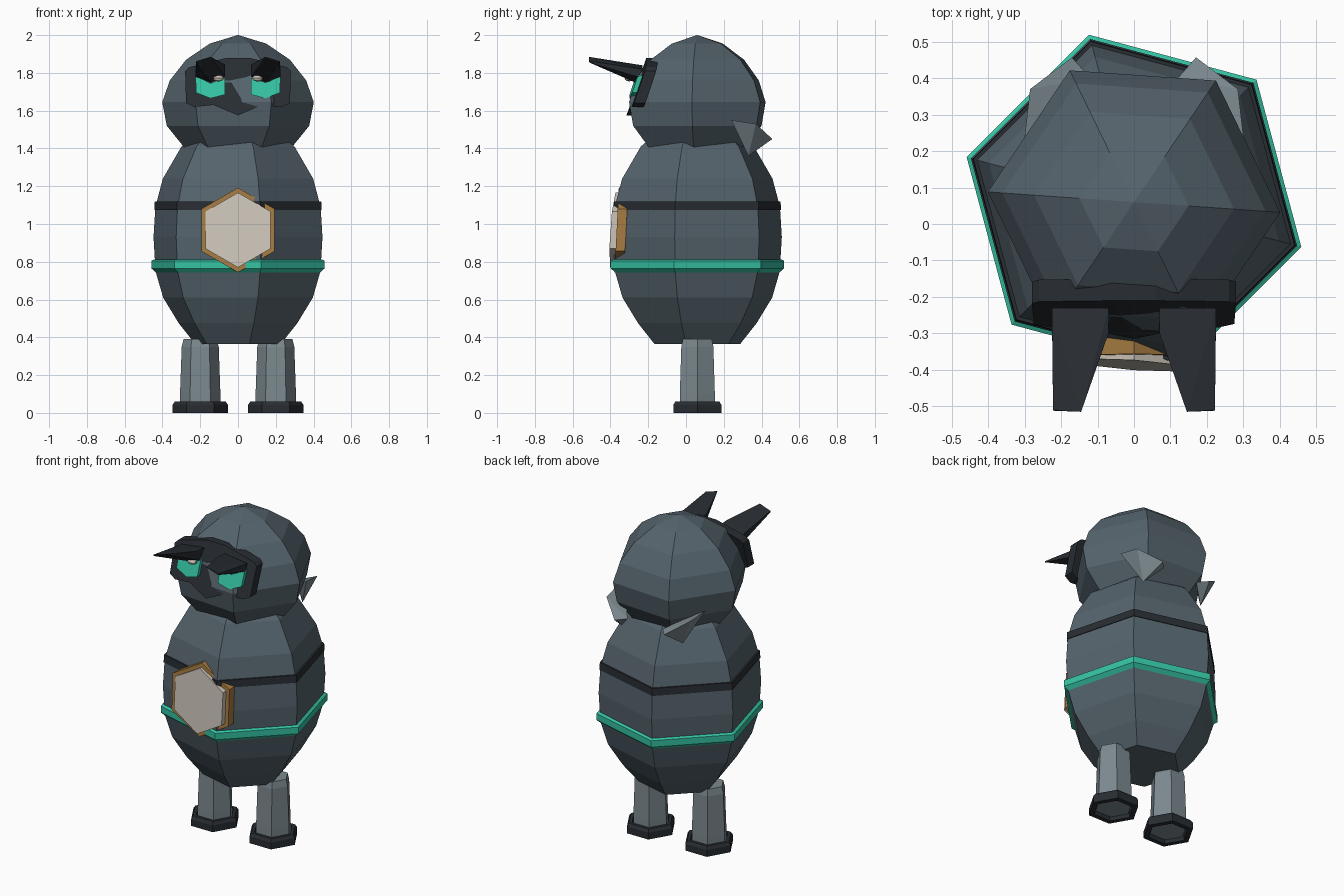
import bpy, bmesh, math

if "Cube" in bpy.data.objects:
    bpy.data.objects.remove(bpy.data.objects["Cube"])

def mat(name, rgb):
    m = bpy.data.materials.new(name)
    m.diffuse_color = (*rgb, 1)
    m.use_nodes = True
    m.node_tree.nodes["Principled BSDF"].inputs["Base Color"].default_value = m.diffuse_color
    return m

SLATE = mat("slate", (0.09, 0.125, 0.15))
DARK = mat("charcoal", (0.021, 0.026, 0.032))
GREY = mat("pale_grey", (0.20, 0.25, 0.275))
TEAL = mat("teal", (0.035, 0.54, 0.36))
GOLD = mat("gold", (0.38, 0.20, 0.055))
CREAM = mat("cream", (0.61, 0.56, 0.49))

CY = 0.06  # shared centre of body, head and legs

def finish(name, bm, material):
    bmesh.ops.recalc_face_normals(bm, faces=bm.faces)
    me = bpy.data.meshes.new(name)
    bm.to_mesh(me)
    bm.free()
    me.materials.append(material)
    ob = bpy.data.objects.new(name, me)
    bpy.context.collection.objects.link(ob)
    return ob

def lathe(name, profile, material, turn=0, x=0, ring=False):
    """Six-sided turned part from (radius, z) points; ring joins last to first."""
    bm = bmesh.new()
    loops = []
    for r, z in profile:
        loops.append([bm.verts.new((x + r * math.cos(math.radians(turn + 60 * k)),
                                    CY + r * math.sin(math.radians(turn + 60 * k)), z))
                      for k in range(6)])
    pairs = list(zip(loops, loops[1:]))
    if ring:
        pairs.append((loops[-1], loops[0]))
    for a, b in pairs:
        for k in range(6):
            j = (k + 1) % 6
            bm.faces.new((a[k], a[j], b[j], b[k]))
    if not ring:
        bm.faces.new(loops[0])
        bm.faces.new(loops[-1])
    return finish(name, bm, material)

def plate(name, outline, depth, material, y_of):
    """Plate from an (x, z) outline, front following y_of, with a given depth."""
    bm = bmesh.new()
    n = len(outline)
    front = [bm.verts.new((x, y_of(x, z), z)) for x, z in outline]
    back = [bm.verts.new((x, y_of(x, z) + depth, z)) for x, z in outline]
    bm.faces.new(front)
    bm.faces.new(back)
    for i in range(n):
        j = (i + 1) % n
        bm.faces.new((front[i], front[j], back[j], back[i]))
    bmesh.ops.triangulate(bm, faces=[f for f in bm.faces if len(f.verts) > 4])
    return finish(name, bm, material)

def hull(name, points, material, side=1):
    bm = bmesh.new()
    for x, y, z in points:
        bm.verts.new((x * side, y, z))
    res = bmesh.ops.convex_hull(bm, input=bm.verts)
    junk = [v for v in res["geom_interior"] if isinstance(v, bmesh.types.BMVert)]
    bmesh.ops.delete(bm, geom=junk, context="VERTS")
    return finish(name, bm, material)

# body and its two bands
lathe("body", [(0.235, 0.365), (0.325, 0.475), (0.41, 0.61), (0.452, 0.75), (0.463, 0.93),
               (0.453, 1.09), (0.412, 1.24), (0.31, 1.41), (0.20, 1.50)], SLATE, -15)
lathe("belt", [(0.44, 0.735), (0.475, 0.765), (0.475, 0.805), (0.462, 0.812), (0.44, 0.812)],
      TEAL, -15, ring=True)
lathe("chest_band", [(0.43, 1.075), (0.459, 1.075), (0.456, 1.12), (0.42, 1.12)],
      DARK, -15, ring=True)

# head
lathe("head", [(0.285, 1.405), (0.378, 1.52), (0.402, 1.645), (0.362, 1.76), (0.275, 1.87),
               (0.15, 1.955), (0.002, 2.0)], SLATE, -4)

# legs and hollow feet
for side, label in ((-1, "right"), (1, "left")):
    lathe(label + "_leg", [(0.107, 0.02), (0.107, 0.10), (0.098, 0.35), (0.088, 0.39)],
          GREY, 0, side * 0.2)
    lathe(label + "_foot", [(0.147, 0.0), (0.147, 0.042), (0.135, 0.06), (0.115, 0.06),
                            (0.115, 0.0)], DARK, 0, side * 0.2, ring=True)

# face mask, leaning back with the head
def mask_y(x, z):
    return -0.315 + 0.33 * (z - 1.575) + 0.07 * abs(x)

half = [(0.06, 1.88), (0.26, 1.83), (0.28, 1.81), (0.275, 1.64), (0.23, 1.62), (0.13, 1.63)]
plate("mask", half + [(0, 1.575)] + [(-x, z) for x, z in reversed(half)], 0.06, DARK, mask_y)

# eyes, pupils, brow horns and back ruff feathers
for side, label in ((-1, "right"), (1, "left")):
    eye = [(0.225, 1.785), (0.145, 1.745), (0.068, 1.775), (0.07, 1.685), (0.145, 1.665),
           (0.222, 1.695)]
    plate(label + "_eye", [(side * x, z) for x, z in eye], 0.04, TEAL,
          lambda x, z: mask_y(x, z) - 0.025)

    bm = bmesh.new()
    bmesh.ops.create_uvsphere(bm, u_segments=10, v_segments=6, radius=1)
    for v in bm.verts:
        v.co = (side * 0.103 + 0.03 * v.co.x, -0.30 + 0.025 * v.co.y, 1.772 + 0.017 * v.co.z)
    finish(label + "_pupil", bm, CREAM)

    hull(label + "_brow_horn",
         [(0.222, -0.512, 1.855), (0.145, -0.515, 1.885), (0.222, -0.51, 1.862),
          (0.148, -0.51, 1.878), (0.07, -0.30, 1.845), (0.07, -0.23, 1.84),
          (0.225, -0.23, 1.82), (0.225, -0.25, 1.778), (0.145, -0.27, 1.75),
          (0.07, -0.28, 1.78)], DARK, side)

    hull(label + "_ruff_feather",
         [(0.30, 0.24, 1.55), (0.285, 0.37, 1.53), (0.17, 0.457, 1.45),
          (0.21, 0.33, 1.36), (0.12, 0.40, 1.45), (0.20, 0.30, 1.50)], GREY, side)

# hexagonal chest badge
def hexagon(r):
    return [(r * math.sin(math.radians(60 * k)), 0.968 + r * math.cos(math.radians(60 * k)))
            for k in range(6)]

plate("badge_rim", hexagon(0.224), 0.05, GOLD, lambda x, z: -0.367 + 0.05 * (z - 0.968))
plate("badge_face", hexagon(0.198), 0.045, CREAM,
      lambda x, z: -0.387 - 0.07 * x + 0.07 * (z - 0.968))
